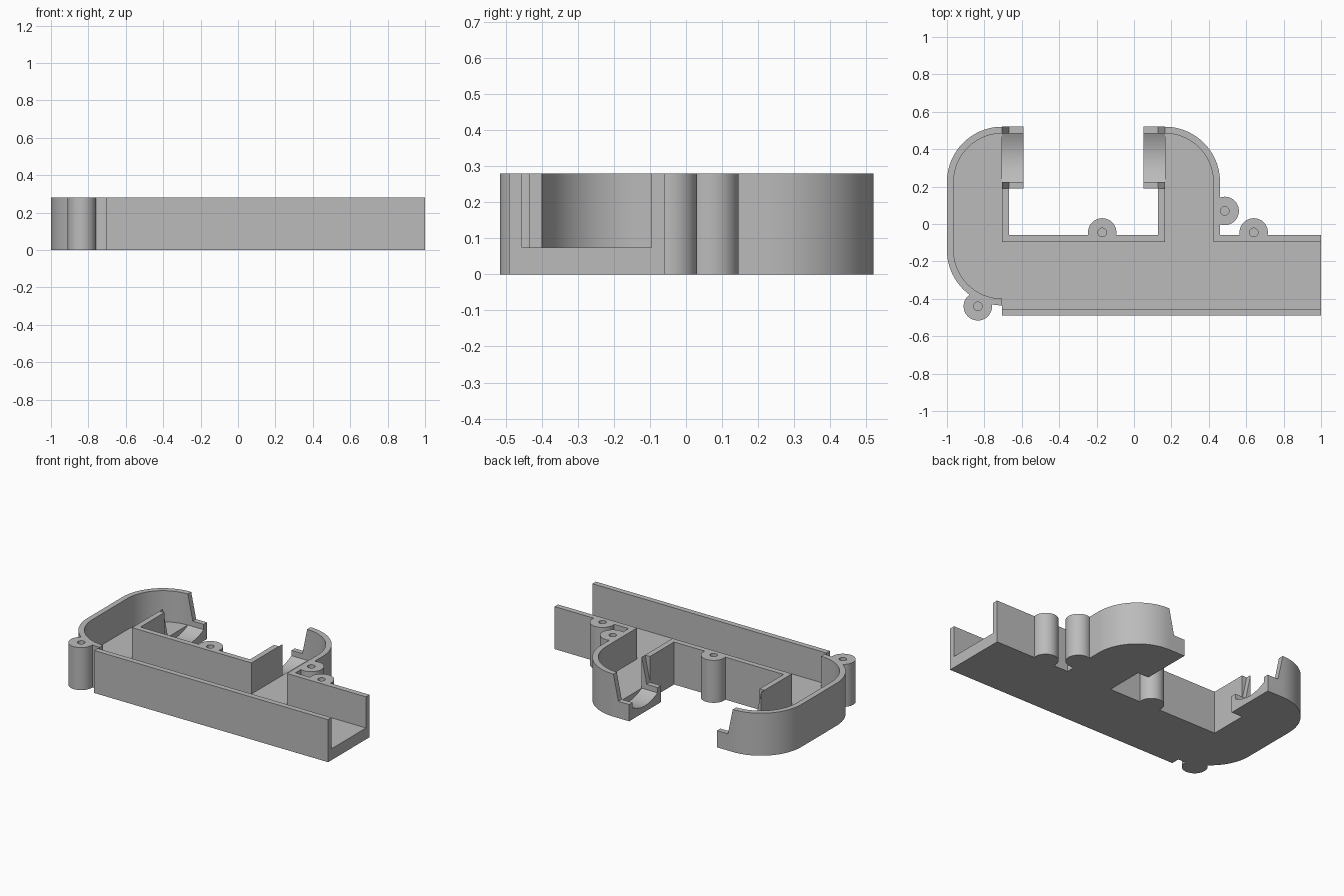
import bpy, bmesh
from math import cos, sin, pi, radians
from mathutils import Vector

if "Cube" in bpy.data.objects:
    bpy.data.objects.remove(bpy.data.objects["Cube"], do_unlink=True)

HEIGHT, FLOOR, WALL = 0.28, 0.075, 0.036
TAB_HEIGHT = 0.11
R_OUT = 0.295
R_IN = R_OUT - WALL

grey = bpy.data.materials.new("plain_grey")
grey.use_nodes = True
grey.diffuse_color = (0.5, 0.5, 0.5, 1)
grey.node_tree.nodes["Principled BSDF"].inputs["Base Color"].default_value = (0.5, 0.5, 0.5, 1)


def arc(cx, cy, r, start, end, n=24):
    angles = [radians(start + (end - start) * i / n) for i in range(n + 1)]
    return [(cx + r * cos(a), cy + r * sin(a)) for a in angles]


def prism(name, points, lo, hi, axis="z"):
    """Extrude a flat outline along one axis."""
    place = {"x": lambda a, b: (lo, a, b),
             "y": lambda a, b: (a, lo, b),
             "z": lambda a, b: (a, b, lo)}[axis]
    direction = Vector([float(axis == k) for k in "xyz"]) * (hi - lo)
    bm = bmesh.new()
    face = bm.faces.new([bm.verts.new(place(*p)) for p in points])
    grown = bmesh.ops.extrude_face_region(bm, geom=[face])["geom"]
    bmesh.ops.translate(bm, vec=direction,
                        verts=[v for v in grown if isinstance(v, bmesh.types.BMVert)])
    bmesh.ops.recalc_face_normals(bm, faces=bm.faces)
    mesh = bpy.data.meshes.new(name)
    bm.to_mesh(mesh)
    bm.free()
    mesh.materials.append(grey)
    obj = bpy.data.objects.new(name, mesh)
    bpy.context.collection.objects.link(obj)
    return obj


def combine(target, tool, operation):
    mod = target.modifiers.new(operation.lower(), "BOOLEAN")
    mod.operation, mod.solver, mod.object = operation, "EXACT", tool
    bpy.context.view_layer.objects.active = target
    bpy.ops.object.modifier_apply(modifier=mod.name)
    bpy.data.objects.remove(tool, do_unlink=True)


# Outer block: straight channel, two rounded arms, arm tabs
LEFT, RIGHT = -0.705, 0.165
outline = [(1, -0.49), (1, -0.06), (RIGHT + R_OUT, -0.06)]
outline += arc(RIGHT, 0.225, R_OUT, 0, 90)
outline += [(0.05, 0.52), (0.05, 0.19), (RIGHT - WALL, 0.19), (RIGHT - WALL, -0.06),
            (LEFT + WALL, -0.06), (LEFT + WALL, 0.19), (-0.59, 0.19), (-0.59, 0.52)]
outline += arc(LEFT, 0.225, R_OUT, 90, 180)
outline += arc(LEFT, -0.14, R_OUT, 180, 270)
outline += [(LEFT, -0.49)]
body = prism("channel_housing", outline, 0, HEIGHT)

# Screw bosses on the outside walls
bosses = [(-0.835, -0.44), (-0.17, -0.045), (0.485, 0.07), (0.64, -0.045)]
for x, y in bosses:
    combine(body, prism("boss", arc(x, y, 0.076, 0, 352.5, 47), 0, HEIGHT), "UNION")

# Hollow interior above the floor, with a narrow slit beside the rounded corner
inside = [(1.1, -0.49 + WALL), (1.1, -0.06 - WALL), (RIGHT + R_IN, -0.06 - WALL)]
inside += arc(RIGHT, 0.225, R_IN, 0, 90)
inside += [(RIGHT, -0.06 - WALL), (LEFT, -0.06 - WALL)]
inside += arc(LEFT, 0.225, R_IN, 90, 180)
inside += arc(LEFT, -0.14, R_IN, 180, 270)
inside += [(LEFT, -0.436), (LEFT - 0.015, -0.436), (LEFT - 0.015, -0.49 + WALL)]
combine(body, prism("interior", inside, FLOOR, 0.4), "DIFFERENCE")

# Blind screw holes
for x, y in bosses:
    combine(body, prism("hole", arc(x, y, 0.023, 0, 345, 23), 0.08, 0.4), "DIFFERENCE")

# Lowered tabs with sloping shoulders and a shallow rounded trough
for base, side in ((LEFT, 1), (RIGHT, -1)):
    shoulder = [(base, HEIGHT), (base + side * WALL, TAB_HEIGHT),
                (base + side * 0.2, TAB_HEIGHT), (base + side * 0.2, 0.4), (base, 0.4)]
    combine(body, prism("shoulder", shoulder, 0.19, 0.6, "y"), "DIFFERENCE")
    mid, half, dip = 0.355, 0.13, 0.035
    trough = [(mid + half * i / 8, FLOOR - dip * (1 - (i / 8) ** 2)) for i in range(-8, 9)]
    trough += [(mid + half, 0.4), (mid - half, 0.4)]
    ends = sorted((base, base + side * 0.2))
    combine(body, prism("trough", trough, *ends, "x"), "DIFFERENCE")

bpy.ops.object.select_all(action="DESELECT")
body.select_set(True)
bpy.context.view_layer.objects.active = body
bpy.ops.object.shade_smooth_by_angle(angle=radians(30))
